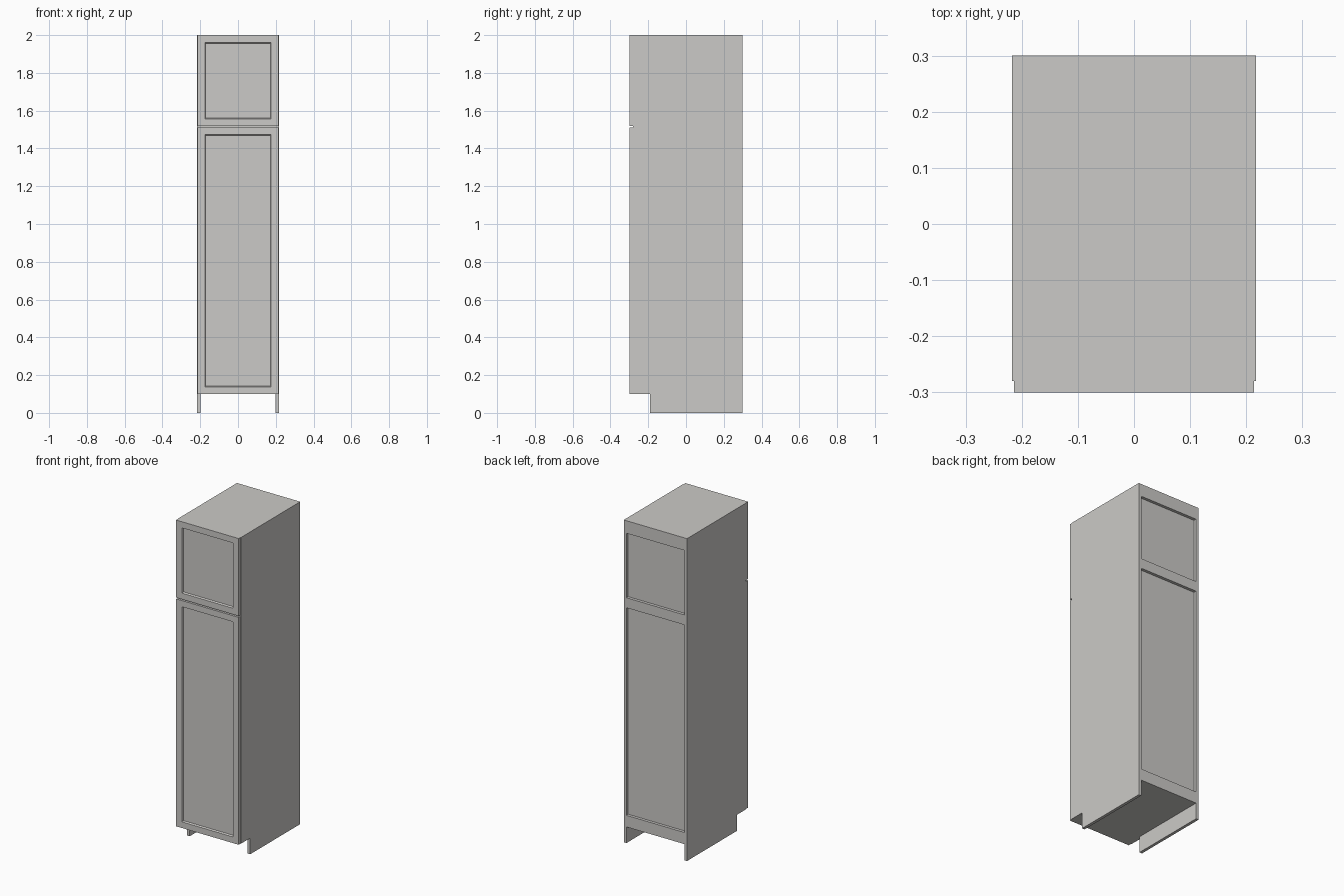
import bpy
import bmesh

if "Cube" in bpy.data.objects:
    bpy.data.objects.remove(bpy.data.objects["Cube"])

# One painted finish for the whole cabinet
paint = bpy.data.materials.new("warm_grey_paint")
paint.diffuse_color = (0.60, 0.59, 0.57, 1.0)
paint.use_nodes = True
paint.node_tree.nodes["Principled BSDF"].inputs["Base Color"].default_value = paint.diffuse_color

HALF_W, HALF_D, TOP = 0.217, 0.30, 2.0   # overall half width, half depth, height
T = 0.018                                # board thickness
FRONT = -0.28                            # front of the carcass, behind the doors
KICK_Z, KICK_Y = 0.10, -0.19             # toe kick notch
INNER = HALF_W - T


def finish(name, bm):
    bmesh.ops.recalc_face_normals(bm, faces=bm.faces)
    mesh = bpy.data.meshes.new(name)
    bm.to_mesh(mesh)
    bm.free()
    mesh.materials.append(paint)
    obj = bpy.data.objects.new(name, mesh)
    bpy.context.collection.objects.link(obj)
    return obj


def extrude_profile(name, x0, x1, profile):
    """Board with a (y, z) outline, running from x0 to x1."""
    bm = bmesh.new()
    face = bm.faces.new([bm.verts.new((x0, y, z)) for y, z in profile])
    ext = bmesh.ops.extrude_face_region(bm, geom=[face])
    verts = [g for g in ext["geom"] if isinstance(g, bmesh.types.BMVert)]
    bmesh.ops.translate(bm, verts=verts, vec=(x1 - x0, 0, 0))
    return finish(name, bm)


def board(name, half_x, y0, y1, z0, z1):
    return extrude_profile(name, -half_x, half_x,
                           [(y0, z0), (y1, z0), (y1, z1), (y0, z1)])


def door(name, z0, z1):
    """Framed door with a bevelled, recessed centre panel."""
    obj = board(name, 0.214, -HALF_D, FRONT, z0, z1)
    bm = bmesh.new()
    bm.from_mesh(obj.data)
    bm.normal_update()
    front = min(bm.faces, key=lambda f: f.calc_center_median().y)
    bmesh.ops.inset_region(bm, faces=[front], thickness=0.054)
    bmesh.ops.inset_region(bm, faces=[front], thickness=0.007, depth=-0.01)
    bm.to_mesh(obj.data)
    bm.free()


# Side panels with the toe kick notch
side = [(FRONT, KICK_Z), (KICK_Y, KICK_Z), (KICK_Y, 0), (HALF_D, 0),
        (HALF_D, TOP), (FRONT, TOP)]
extrude_profile("left_side", -HALF_W, -INNER, side)
extrude_profile("right_side", INNER, HALF_W, side)

# Top, bottom and fixed shelf
BACK = HALF_D - T
board("top_panel", INNER, FRONT, BACK, TOP - T, TOP)
board("bottom_panel", INNER, FRONT, BACK, KICK_Z, KICK_Z + T)
board("fixed_shelf", INNER, FRONT, BACK - 0.01, 1.506, 1.524)

# Recessed back panel and the rails across it
board("back_panel", INNER, BACK - 0.01, BACK, KICK_Z + T, TOP - T)
for rail, z0, z1 in (("top_back_rail", 1.922, TOP),
                     ("middle_back_rail", 1.46, 1.522),
                     ("bottom_back_rail", KICK_Z, 0.172)):
    board(rail, INNER, BACK, HALF_D, z0, z1)

# Doors
door("upper_door", 1.519, TOP)
door("lower_door", KICK_Z, 1.511)
